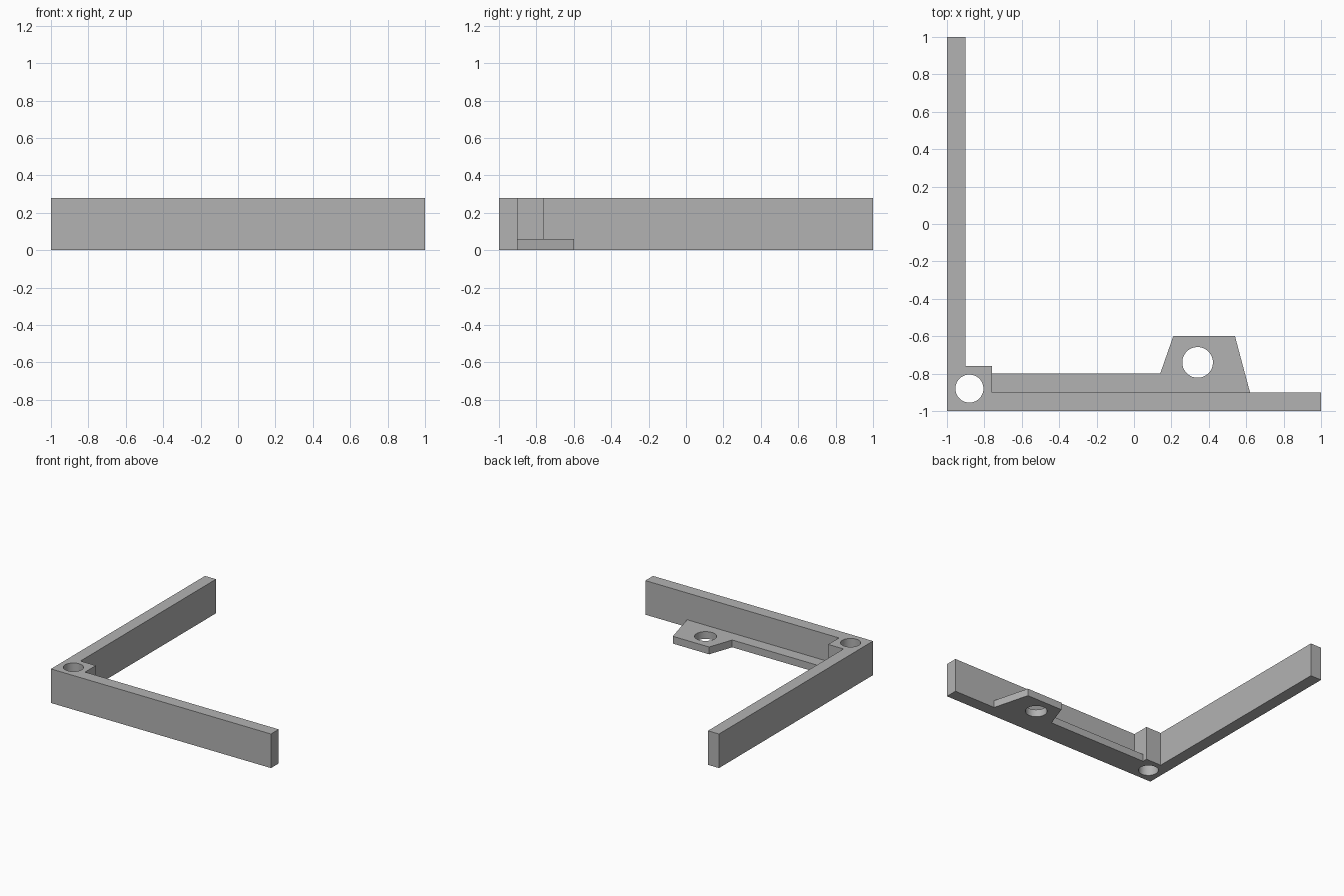
import bpy
import bmesh
import math

cube = bpy.data.objects.get("Cube")
if cube:
    bpy.data.objects.remove(cube, do_unlink=True)

WALL_HEIGHT = 0.28
FLANGE_HEIGHT = 0.06

grey = bpy.data.materials.new("plain grey")
grey.use_nodes = True
colour = (0.45, 0.45, 0.45, 1)
grey.diffuse_color = colour
grey.node_tree.nodes["Principled BSDF"].inputs["Base Color"].default_value = colour


def prism(name, outline, bottom, top):
    """Extrude a flat outline from bottom to top."""
    bm = bmesh.new()
    face = bm.faces.new([bm.verts.new((x, y, bottom)) for x, y in outline])
    result = bmesh.ops.extrude_face_region(bm, geom=[face])
    raised = [v for v in result["geom"] if isinstance(v, bmesh.types.BMVert)]
    bmesh.ops.translate(bm, verts=raised, vec=(0, 0, top - bottom))
    bmesh.ops.recalc_face_normals(bm, faces=bm.faces)
    mesh = bpy.data.meshes.new(name)
    bm.to_mesh(mesh)
    bm.free()
    mesh.materials.append(grey)
    obj = bpy.data.objects.new(name, mesh)
    bpy.context.collection.objects.link(obj)
    return obj


def drill(obj, x, y, radius, height, sides=48):
    """Cut a round vertical hole right through a part."""
    angles = [2 * math.pi * i / sides for i in range(sides)]
    circle = [(x + radius * math.cos(a), y + radius * math.sin(a)) for a in angles]
    cutter = prism("hole_cutter", circle, -0.1, height + 0.1)
    cutter.hide_render = True
    cut = obj.modifiers.new("hole", "BOOLEAN")
    cut.operation = "DIFFERENCE"
    cut.solver = "EXACT"
    cut.object = cutter
    bpy.ops.object.select_all(action="DESELECT")
    obj.select_set(True)
    bpy.context.view_layer.objects.active = obj
    bpy.ops.object.modifier_apply(modifier=cut.name)
    bpy.data.objects.remove(cutter, do_unlink=True)
    bpy.ops.object.shade_smooth_by_angle(angle=math.radians(30))


# L-shaped wall with a thick square block in the corner
corner_wall = prism("corner_wall", [
    (-1, -1), (1, -1), (1, -0.9), (-0.76, -0.9),
    (-0.76, -0.76), (-0.9, -0.76), (-0.9, 1), (-1, 1),
], 0, WALL_HEIGHT)
drill(corner_wall, -0.88, -0.88, 0.075, WALL_HEIGHT)

# Low flange along the inside of the front wall, widening into a mounting tab
mounting_flange = prism("mounting_flange", [
    (-0.76, -0.9), (0.62, -0.9), (0.54, -0.6),
    (0.21, -0.6), (0.14, -0.8), (-0.76, -0.8),
], 0, FLANGE_HEIGHT)
drill(mounting_flange, 0.34, -0.74, 0.082, FLANGE_HEIGHT)
